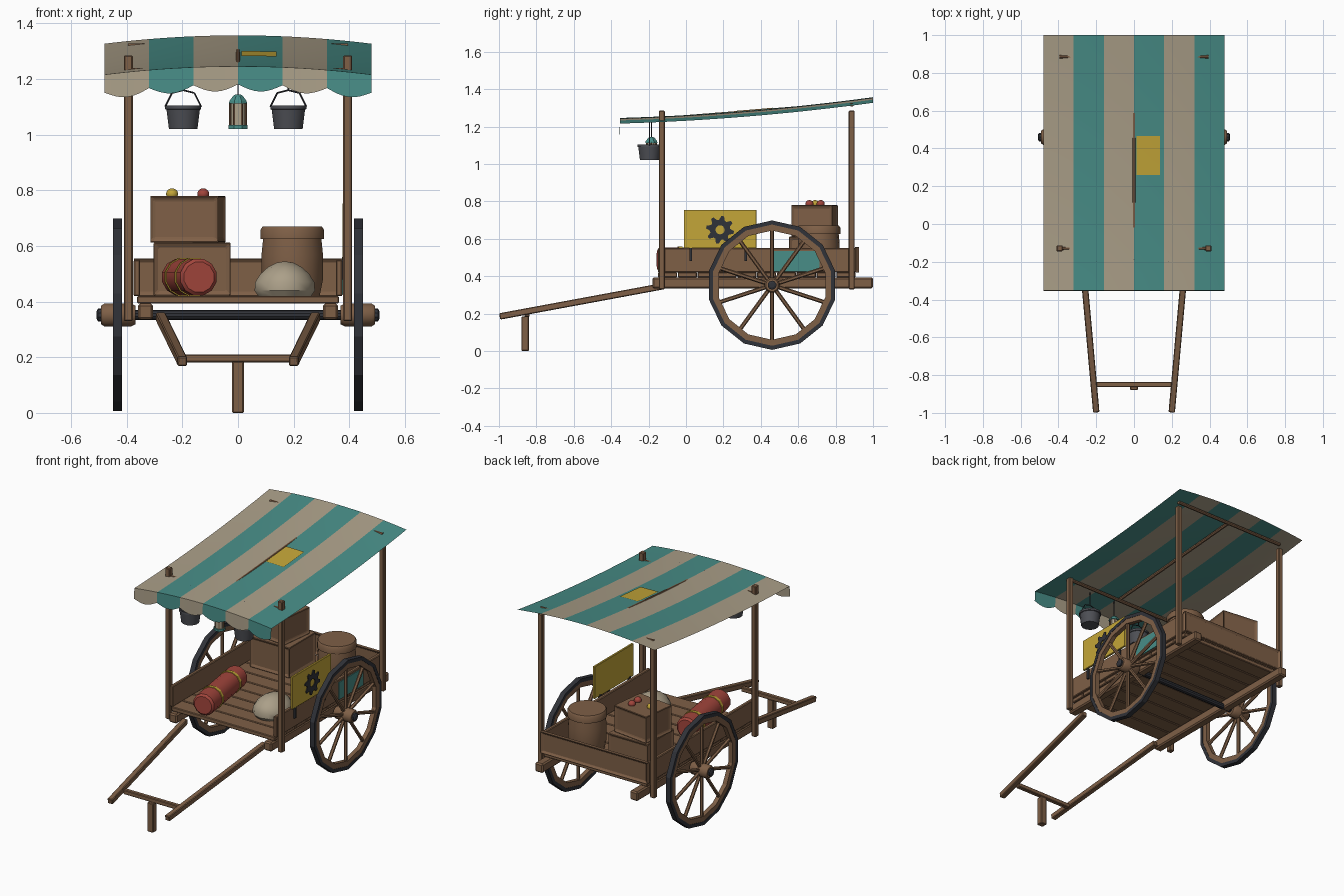
import bpy, bmesh, math
from mathutils import Vector, Matrix

if "Cube" in bpy.data.objects:
    bpy.data.objects.remove(bpy.data.objects["Cube"])

def material(name, rgb):
    m = bpy.data.materials.new(name)
    m.diffuse_color = (*rgb, 1)
    m.use_nodes = True
    m.node_tree.nodes["Principled BSDF"].inputs["Base Color"].default_value = m.diffuse_color
    return m

WOOD = material("brown wood", (0.21, 0.115, 0.062))
TEAL = material("teal", (0.065, 0.27, 0.245))
BEIGE = material("beige cloth", (0.41, 0.35, 0.25))
YELLOW = material("yellow", (0.55, 0.38, 0.04))
RED = material("red", (0.36, 0.06, 0.045))
DARK = material("dark iron", (0.03, 0.032, 0.04))
GREY = material("bucket grey", (0.075, 0.078, 0.09))

def finish(name, bm, mats, smooth=False, bevel=0):
    bmesh.ops.recalc_face_normals(bm, faces=bm.faces)
    me = bpy.data.meshes.new(name)
    bm.to_mesh(me)
    bm.free()
    for m in mats if isinstance(mats, list) else [mats]:
        me.materials.append(m)
    if smooth:
        me.shade_smooth()
        me.set_sharp_from_angle(angle=math.radians(35))
    ob = bpy.data.objects.new(name, me)
    bpy.context.collection.objects.link(ob)
    if bevel:
        b = ob.modifiers.new("bevel", 'BEVEL')
        b.width, b.segments = bevel, 1
    return ob

def box(name, lo, hi, mat, rot=None, bevel=0.004, inset=0):
    lo, hi = Vector(lo), Vector(hi)
    bm = bmesh.new()
    bmesh.ops.create_cube(bm, size=1, matrix=Matrix.Diagonal((*(hi - lo), 1)))
    if inset:  # recessed panel on the upright sides
        bmesh.ops.recalc_face_normals(bm, faces=bm.faces)
        sides = [f for f in bm.faces if abs(f.normal.z) < 0.5]
        bmesh.ops.inset_individual(bm, faces=sides, thickness=inset, depth=-0.01)
    bm.transform(Matrix.Translation((lo + hi) / 2) @ (rot or Matrix()))
    return finish(name, bm, mat, bevel=bevel)

def bar(name, a, b, w, h, mat):
    a, b = Vector(a), Vector(b)
    d = b - a
    bm = bmesh.new()
    bmesh.ops.create_cube(bm, size=1, matrix=Matrix.Diagonal((w, d.length, h, 1)))
    bm.transform(Matrix.Translation((a + b) / 2) @ d.to_track_quat('Y', 'Z').to_matrix().to_4x4())
    return finish(name, bm, mat, bevel=0.004)

def lathe(name, prof, n, mat, base=(0, 0, 0), axis=(0, 0, 1), ring=False, smooth=False):
    """Turn (radius, height) points about an axis; ring closes the profile on itself."""
    bm = bmesh.new()
    rows = [[bm.verts.new((r * math.cos(t), r * math.sin(t), h))
             for t in [2 * math.pi * (i + 0.5) / n for i in range(n)]] for r, h in prof]
    for k in range(len(rows) if ring else len(rows) - 1):
        p, q = rows[k], rows[(k + 1) % len(rows)]
        for i in range(n):
            j = (i + 1) % n
            bm.faces.new((p[i], p[j], q[j], q[i]))
    if not ring:
        bm.faces.new(rows[0])
        bm.faces.new(rows[-1])
    rot = Vector(axis).to_track_quat('Z', 'Y').to_matrix().to_4x4()
    bm.transform(Matrix.Translation(base) @ rot)
    return finish(name, bm, mat, smooth)

def rod(name, a, b, r, mat, n=8):
    d = Vector(b) - Vector(a)
    return lathe(name, [(r, 0), (r, d.length)], n, mat, a, d, smooth=n > 6)

def ball(name, c, scale, mat, floor=-1):
    bm = bmesh.new()
    bmesh.ops.create_uvsphere(bm, u_segments=14, v_segments=9, radius=1)
    for v in bm.verts:
        v.co.z = max(v.co.z, floor)
    bm.transform(Matrix.Translation(c) @ Matrix.Diagonal((*scale, 1)))
    return finish(name, bm, mat, True)

# chassis, posts, walls, shafts (mirrored left and right)
for s, side in ((-1, "left"), (1, "right")):
    def mbox(name, x0, x1, y0, y1, z0, z1, **k):
        xs = sorted((s * x0, s * x1))
        return box(side + name, (xs[0], y0, z0), (xs[1], y1, z1), WOOD, **k)
    mbox("_chassis_beam", 0.305, 0.36, -0.18, 1.0, 0.335, 0.393, bevel=0.008)
    mbox("_front_post", 0.378, 0.41, -0.145, -0.113, 0.33, 1.285)
    mbox("_back_post", 0.378, 0.41, 0.87, 0.902, 0.33, 1.285)
    mbox("_wall", 0.352, 0.375, -0.15, 0.91, 0.42, 0.55)
    bar(side + "_shaft", (s * 0.278, -0.13, 0.345), (s * 0.2, -0.995, 0.185), 0.034, 0.034, WOOD)
    # wheel
    X = (s, 0, 0)
    c = Vector((s * 0.433, 0.46, 0.352))
    lathe(side + "_tyre", [(0.324, -0.016), (0.346, -0.016), (0.346, 0.016), (0.324, 0.016)],
          14, DARK, c, X, ring=True)
    lathe(side + "_wheel_rim", [(0.292, -0.014), (0.326, -0.014), (0.326, 0.014), (0.292, 0.014)],
          14, WOOD, c, X, ring=True)
    for i in range(10):
        t = 2 * math.pi * i / 10
        rod(side + "_spoke", c, c + 0.3 * Vector((0, math.sin(t), math.cos(t))), 0.011, WOOD, 6)
    lathe(side + "_hub", [(0.034, -0.065), (0.042, -0.05), (0.042, 0.048), (0.034, 0.06)],
          12, WOOD, c, X, smooth=True)
    lathe(side + "_hub_cap", [(0.024, 0.058), (0.024, 0.07), (0.014, 0.075)], 10, DARK, c, X)
rod("axle", (-0.38, 0.46, 0.352), (0.38, 0.46, 0.352), 0.018, DARK, 10)
box("back_wall", (-0.375, 0.903, 0.42), (0.375, 0.925, 0.555), WOOD, inset=0.02)
bar("shaft_crossbar", (-0.2, -0.85, 0.196), (0.2, -0.85, 0.196), 0.028, 0.028, WOOD)
box("prop_leg", (-0.021, -0.88, 0.0), (0.021, -0.84, 0.185), WOOD)
for i in range(10):  # floor planks
    y = -0.15 + i * 0.106
    box("floor_plank", (-0.363, y, 0.393), (0.363, y + 0.102, 0.42), WOOD)

# canopy: sagging striped cloth with scalloped valance
def cloth(x, y):
    t = (y + 0.352) / 1.352
    return 1.246 + 0.111 * t - 0.072 * t * (1 - t) - 0.03 * (x / 0.48) ** 2

NX, NY, Y0 = 48, 16, -0.352
bm = bmesh.new()
rows = []
for j in range(-1, NY + 1):
    row = []
    for i in range(NX + 1):
        x = -0.48 + 0.96 * i / NX
        y = Y0 + 1.352 * max(j, 0) / NY
        drop = 0.065 + 0.025 * abs(math.sin(math.pi * i / 8)) if j < 0 else 0
        row.append(bm.verts.new((x, y - (0.003 if j < 0 else 0), cloth(x, y) - drop)))
    rows.append(row)
for p, q in zip(rows, rows[1:]):
    for i in range(NX):
        f = bm.faces.new((p[i], p[i + 1], q[i + 1], q[i]))
        f.material_index = (i // 8) % 2
finish("striped_canopy", bm, [BEIGE, TEAL], True)

# sewn patch following the cloth
bm = bmesh.new()
g = [[bm.verts.new((x, y, cloth(x, y) + 0.005)) for x in (0.012, 0.055, 0.095, 0.138)]
     for y in (0.26, 0.31, 0.36, 0.41, 0.465)]
for p, q in zip(g, g[1:]):
    for i in range(3):
        bm.faces.new((p[i], p[i + 1], q[i + 1], q[i]))
finish("canopy_patch", bm, YELLOW, True)

# canopy frame
for name, y in (("front_canopy_bar", -0.129), ("back_canopy_bar", 0.886)):
    z = cloth(0.33, y) - 0.011
    rod(name, (-0.395, y, z), (0.395, y, z), 0.011, WOOD)
za, zb = cloth(0, -0.05), cloth(0, 0.62)
slope = (zb - za) / 0.67
rod("ridge_pole", (0, -0.129, za - 0.079 * slope - 0.011),
    (0, 0.886, zb + 0.266 * slope - 0.011), 0.011, WOOD)

# hanging buckets
for x in (-0.197, 0.181):
    y = -0.195
    lathe("bucket", [(0.053, 1.02), (0.062, 1.09), (0.067, 1.092), (0.067, 1.105), (0.06, 1.105),
                     (0.05, 1.03)], 12, GREY, (x, y, 0), smooth=True)
    pts = [(x - 0.065, y, 1.1), (x - 0.04, y, 1.15), (x, y, 1.16), (x + 0.04, y, 1.15), (x + 0.065, y, 1.1)]
    for a, b in zip(pts, pts[1:]):
        rod("bucket_handle", a, b, 0.003, DARK, 6)
    rod("bucket_hook", (x, y, 1.158), (x, y, cloth(x, y)), 0.003, DARK, 6)

# lantern
L = (0, -0.185, 0)
lathe("lantern_base", [(0.036, 1.02), (0.036, 1.034)], 8, TEAL, L)
lathe("lantern_glass", [(0.027, 1.034), (0.027, 1.115)], 8, BEIGE, L)
lathe("lantern_cap", [(0.035, 1.113), (0.033, 1.122), (0.018, 1.14), (0.01, 1.145)], 8, TEAL, L)
for i in range(6):
    t = math.pi * i / 3
    x, y = 0.029 * math.cos(t), L[1] + 0.029 * math.sin(t)
    rod("lantern_bar", (x, y, 1.03), (x, y, 1.118), 0.0035, WOOD, 6)
rod("lantern_hook", (0, L[1], 1.14), (0, L[1], cloth(0, L[1])), 0.003, DARK, 6)

# crates and fruit
box("lower_crate", (-0.305, 0.55, 0.42), (-0.025, 0.82, 0.612), WOOD, inset=0.025)
box("upper_crate", (-0.305, 0.575, 0.612), (-0.055, 0.8, 0.78), WOOD,
    rot=Matrix.Rotation(math.radians(-7), 4, 'Z'), inset=0.022)
for name, x, y, m in (("red_fruit", -0.125, 0.66, RED), ("red_fruit", -0.125, 0.72, RED),
                      ("yellow_fruit", -0.237, 0.69, YELLOW)):
    ball(name, (x, y, 0.787), (0.022, 0.022, 0.02), m)

# barrel with lid, sack
B = (0.195, 0.71, 0)
lathe("barrel", [(0.1, 0.42), (0.112, 0.48), (0.112, 0.57), (0.106, 0.63)], 18, WOOD, B, smooth=True)
lathe("barrel_lid", [(0.115, 0.625), (0.115, 0.66), (0.108, 0.67)], 18, WOOD, B, smooth=True)
sack = ball("sack", (0.168, 0.11, 0.455), (0.113, 0.13, 0.09), BEIGE, -0.39)
for v in sack.data.vertices:  # taper the sack towards its top
    if v.co.z > 0.46:
        k = 1 - 2.2 * (v.co.z - 0.46)
        v.co.x = 0.172 + (v.co.x - 0.172) * k

# rolled cloth with straps
d = Vector((-0.07, 0.45, 0)).normalized()
R = Vector((-0.14, -0.15, 0.488))
lathe("cloth_roll", [(0.056, 0), (0.068, 0.012), (0.068, 0.44), (0.056, 0.452)], 12, RED, R, d, smooth=True)
for k in (0.11, 0.34):
    lathe("roll_strap", [(0.066, k), (0.072, k), (0.072, k + 0.02), (0.066, k + 0.02)], 12, YELLOW,
          R, d, ring=True)

# sign with gear plate and teal side panel (right side only)
box("sign_board", (0.376, -0.012, 0.55), (0.39, 0.376, 0.755), YELLOW, bevel=0.002)
for y in (0.025, 0.32):
    box("sign_stake", (0.374, y - 0.007, 0.48), (0.386, y + 0.007, 0.56), DARK, bevel=0)
box("teal_side_panel", (0.372, 0.47, 0.425), (0.38, 0.715, 0.535), TEAL, bevel=0)
bm = bmesh.new()
ring = []
for i in range(32):
    t = 2 * math.pi * (i + 0.5) / 32
    ro = 0.075 if i % 4 < 2 else 0.054
    ring.append([bm.verts.new((0.391, 0.182 + r * math.sin(t), 0.648 + r * math.cos(t))) for r in (0.024, ro)])
for i in range(32):
    a, b = ring[i], ring[(i + 1) % 32]
    bm.faces.new((a[0], a[1], b[1], b[0]))
for f in bmesh.ops.extrude_face_region(bm, geom=bm.faces[:])["geom"]:
    if isinstance(f, bmesh.types.BMVert):
        f.co.x += 0.005
finish("gear_plate", bm, DARK)
